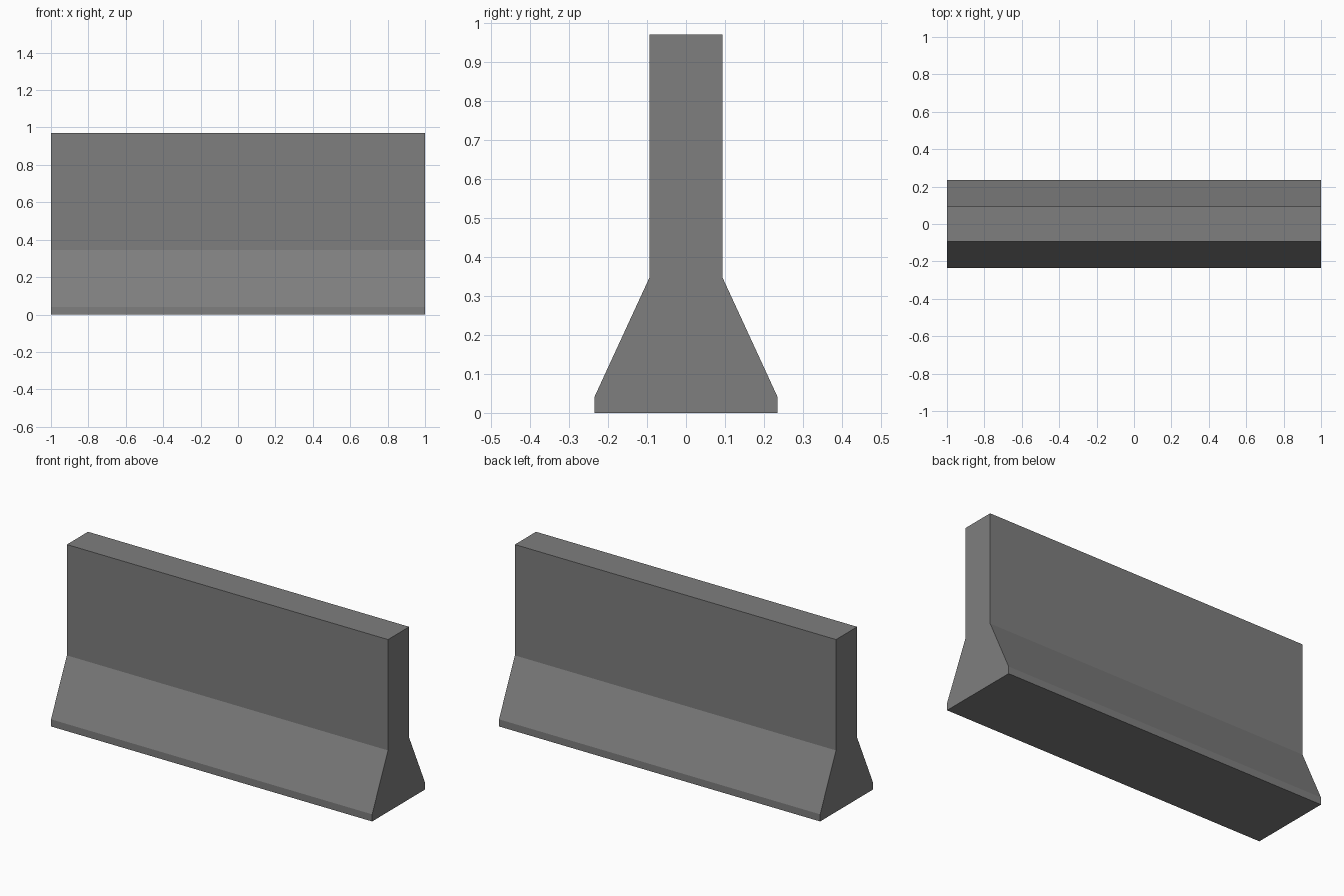
import bpy, bmesh

if "Cube" in bpy.data.objects:
    bpy.data.objects.remove(bpy.data.objects["Cube"])

# Concrete colour
concrete = bpy.data.materials.new("concrete_grey")
concrete.diffuse_color = (0.21, 0.21, 0.21, 1)
concrete.use_nodes = True
concrete.node_tree.nodes["Principled BSDF"].inputs["Base Color"].default_value = concrete.diffuse_color

# Half profile (y, z) of the barrier, mirrored to close the outline
half = [(0.235, 0.0), (0.235, 0.04), (0.094, 0.346), (0.094, 0.97)]
profile = half + [(-y, z) for y, z in reversed(half)]

# Barrier: profile face extruded along x
bm = bmesh.new()
end = bm.faces.new([bm.verts.new((-1, y, z)) for y, z in profile])
out = bmesh.ops.extrude_face_region(bm, geom=[end], use_keep_orig=True)
moved = [v for v in out["geom"] if isinstance(v, bmesh.types.BMVert)]
bmesh.ops.translate(bm, verts=moved, vec=(2, 0, 0))
bmesh.ops.recalc_face_normals(bm, faces=bm.faces[:])

mesh = bpy.data.meshes.new("barrier")
bm.to_mesh(mesh)
bm.free()
mesh.materials.append(concrete)
barrier = bpy.data.objects.new("barrier", mesh)
bpy.context.collection.objects.link(barrier)
